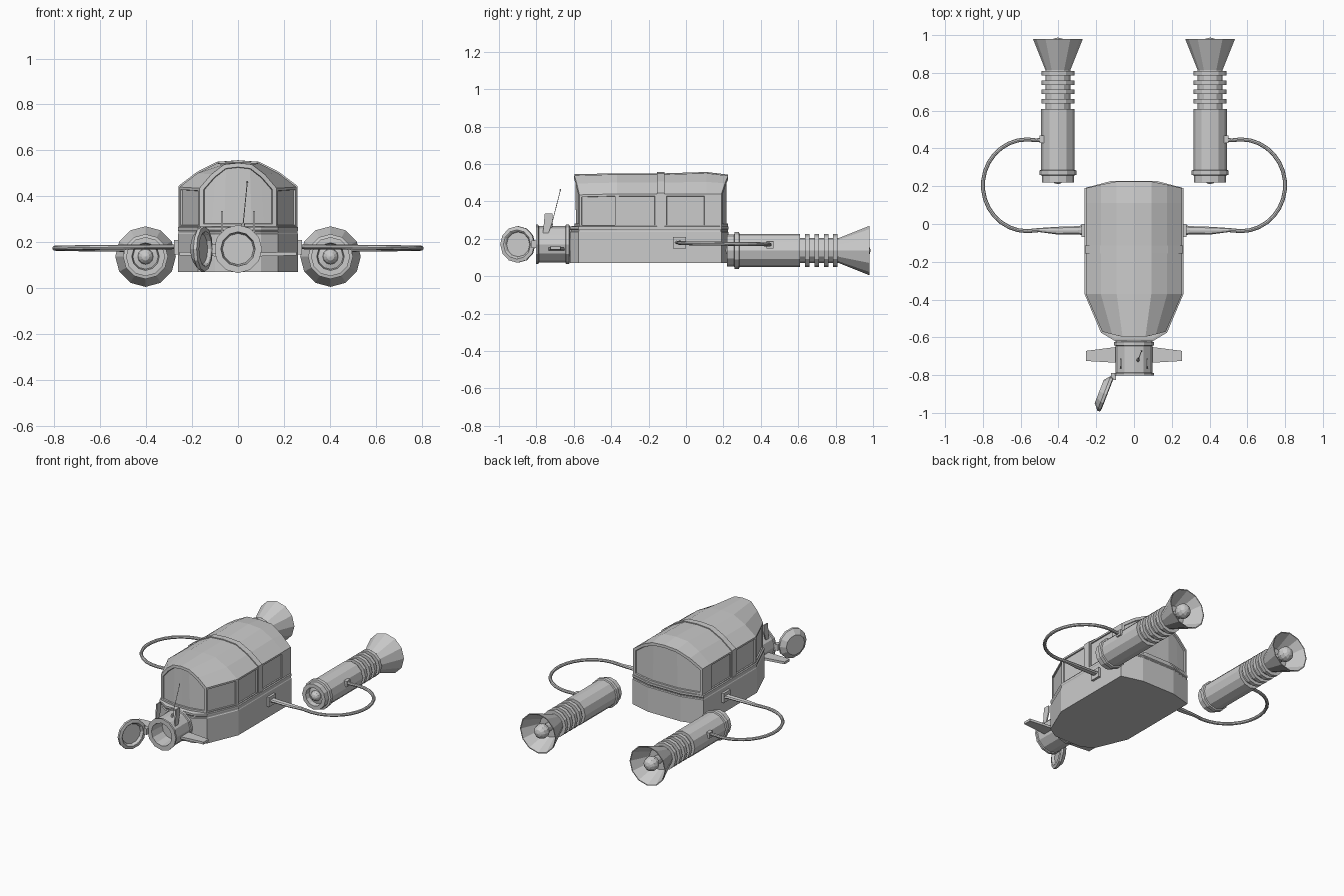
import bpy, bmesh
from math import sin, cos, pi, radians
from mathutils import Matrix, Vector

if "Cube" in bpy.data.objects:
    bpy.data.objects.remove(bpy.data.objects["Cube"])


def finish(name, bm):
    bmesh.ops.remove_doubles(bm, verts=bm.verts, dist=1e-5)
    bmesh.ops.recalc_face_normals(bm, faces=bm.faces)
    me = bpy.data.meshes.new(name)
    bm.to_mesh(me)
    bm.free()
    ob = bpy.data.objects.new(name, me)
    bpy.context.collection.objects.link(ob)
    return ob


def loft(name, rings, mat=Matrix()):
    """Skin closed rings of points and cap both ends."""
    bm = bmesh.new()
    vs = [[bm.verts.new(mat @ Vector(p)) for p in r] for r in rings]
    n = len(rings[0])
    for a, b in zip(vs, vs[1:]):
        for i in range(n):
            j = (i + 1) % n
            bm.faces.new((a[i], a[j], b[j], b[i]))
    bm.faces.new(vs[0])
    bm.faces.new(vs[-1])
    return finish(name, bm)


def revolve(name, profile, loc, n=12, turn=0):
    """Profile of (y, radius) spun about the y axis."""
    rings = [[(r * sin(2 * pi * i / n), y, r * cos(2 * pi * i / n)) for i in range(n)]
             for y, r in profile]
    return loft(name, rings, Matrix.Translation(loc) @ Matrix.Rotation(turn, 4, 'Z'))


def box(name, lo, hi):
    (a, b, c), (d, e, f) = lo, hi
    return loft(name, [[(a, b, z), (d, b, z), (d, e, z), (a, e, z)] for z in (c, f)])


def dome(y, r, s):
    """Half-ball profile bulging towards s along y."""
    return [(y + s * r * sin(a), max(r * cos(a), 0.001)) for a in (0, pi / 6, pi / 3, pi / 2)]


# lower hull with a thin lip around its top edge
half = [(0.10, -0.62), (0.175, -0.575), (0.262, -0.37), (0.262, 0.19), (0.12, 0.228)]
outline = half + [(-x, y) for x, y in reversed(half)]
def hull_ring(z, s=1.0):
    return [(x * s, (y + 0.2) * s - 0.2, z) for x, y in outline]
loft("lower_hull", [hull_ring(0.07), hull_ring(0.235), hull_ring(0.24, 0.99), hull_ring(0.247, 0.99),
                    hull_ring(0.252), hull_ring(0.265), hull_ring(0.268, 0.97)])

# cabin: stations of y, half width, shoulder z, crown z, end bulge
stations = [(-0.57, 0.168, 0.435, 0.545, -0.027), (-0.37, 0.255, 0.44, 0.55, 0), (-0.155, 0.255, 0.44, 0.55, 0),
            (-0.155, 0.259, 0.445, 0.556, 0), (-0.115, 0.259, 0.445, 0.556, 0), (-0.115, 0.255, 0.44, 0.55, 0),
            (0.11, 0.255, 0.44, 0.557, 0), (0.19, 0.255, 0.44, 0.543, 0.035)]
bm = bmesh.new()
roof, floor = [], []
for y, w, sh, top, bulge in stations:
    prof = [(1, 0), (0.69, 0.55), (0.36, 0.94), (0, 1)]
    prof += [(-a, b) for a, b in reversed(prof[:3])]
    fy = lambda a: y + bulge * min(1, (1 - abs(a)) / 0.6)
    roof.append([bm.verts.new((a * w, fy(a), sh + b * (top - sh))) for a, b in prof])
    floor.append([bm.verts.new((a * w, fy(a), 0.262)) for a, b in prof])
panels = []
for k in range(len(stations) - 1):
    for i in range(6):
        bm.faces.new((roof[k][i], roof[k][i + 1], roof[k + 1][i + 1], roof[k + 1][i]))
    for i in (0, 6):
        f = bm.faces.new((floor[k][i], floor[k + 1][i], roof[k + 1][i], roof[k][i]))
        if k in (0, 1, 5):
            panels.append(f)
caps = []
for k in (0, -1):
    caps.append([bm.faces.new((floor[k][i], floor[k][i + 1], roof[k][i + 1], roof[k][i])) for i in range(6)])
bm.faces.new([v for v in (floor[0] + floor[-1][::-1])])
bmesh.ops.recalc_face_normals(bm, faces=bm.faces)
bmesh.ops.inset_individual(bm, faces=panels, thickness=0.016, depth=0)
bmesh.ops.inset_individual(bm, faces=panels, thickness=0.002, depth=-0.008)
for c in caps:
    bmesh.ops.inset_region(bm, faces=c, thickness=0.018, depth=0, use_even_offset=True)
    bmesh.ops.inset_region(bm, faces=c, thickness=0.002, depth=-0.008, use_even_offset=True)
finish("cabin", bm)

# docking tube with open mouth
revolve("docking_tube", [(-0.58, 0.095), (-0.62, 0.095), (-0.625, 0.105), (-0.642, 0.105), (-0.645, 0.098),
        (-0.787, 0.098), (-0.79, 0.105), (-0.803, 0.105), (-0.803, 0.075), (-0.70, 0.068)], (0, 0, 0.17))

# open round hatch and its hinge
revolve("hatch", [(0.012, 0.066), (0, 0.072), (-0.004, 0.078), (0, 0.098), (0.015, 0.098),
        (0.042, 0.066), (0.042, 0.03)], (-0.145, -0.902, 0.17), turn=radians(68.8))
box("hatch_hinge", (-0.122, -0.825, 0.15), (-0.095, -0.79, 0.19))

# side vanes and upright handles on the docking tube
for s, side in ((-1, "left"), (1, "right")):
    loft(side + "_vane", [[(s * x, y0, z - 0.008), (s * x, y1, z - 0.008), (s * x, y1, z + 0.008), (s * x, y0, z + 0.008)]
         for x, y0, y1, z in ((0.085, -0.735, -0.65, 0.146), (0.255, -0.725, -0.672, 0.15))])
    loft(side + "_handle", [[(s * x, y, z) for y, z in ((-0.765, 0.23), (-0.755, 0.335), (-0.715, 0.335),
         (-0.712, 0.295), (-0.735, 0.23))] for x in (0.066, 0.074)])

# antenna with a small tip
def rod_ring(p, r):
    return [(p[0] + r * cos(a), p[1] + r * sin(a), p[2]) for a in (k * pi / 3 for k in range(6))]
loft("antenna", [rod_ring(p, r) for p, r in (((0.02, -0.725, 0.255), 0.008), ((0.022, -0.717, 0.28), 0.008),
     ((0.023, -0.716, 0.285), 0.002), ((0.04, -0.672, 0.458), 0.002),
     ((0.04, -0.672, 0.46), 0.005), ((0.04, -0.671, 0.467), 0.003))])

# engine profile: nose recess, collar, barrel, ribs, flared nozzle
engine = dome(0.245, 0.034, -1)[::-1] + [(0.25, 0.055), (0.22, 0.06), (0.22, 0.085), (0.257, 0.085), (0.26, 0.098),
          (0.283, 0.098), (0.286, 0.089), (0.61, 0.089), (0.61, 0.066)]
for k in range(4):
    y = 0.637 + 0.05 * k
    engine += [(y, 0.066), (y, 0.088), (y + 0.024, 0.088), (y + 0.024, 0.066)]
engine += [(0.815, 0.066), (0.98, 0.132), (0.98, 0.126), (0.86, 0.07), (0.86, 0.02)]
bulb = [(0.85, 0.025), (0.9, 0.03), (0.92, 0.044)] + dome(0.94, 0.047, 1)

for s, side in ((-1, "left"), (1, "right")):
    revolve(side + "_engine", engine, (s * 0.403, 0, 0.137))
    revolve(side + "_nozzle_bulb", bulb, (s * 0.403, 0, 0.137))
    # curved arm from hull to engine, wider at the hull
    path = [(0.27, -0.033, 0.03), (0.29, -0.033, 0.022), (0.41, -0.035, 0.02), (0.5, -0.032, 0.011)]
    path += [(0.565 + 0.235 * cos(a), 0.205 + 0.243 * sin(a), 0.0105)
             for a in (radians(-90 + 12 * k) for k in range(16))]
    path += [(0.515, 0.443, 0.01), (0.485, 0.448, 0.012)]
    rings = []
    for i, (x, y, w) in enumerate(path):
        a, b = path[max(i - 1, 0)], path[min(i + 1, len(path) - 1)]
        t = Vector((b[0] - a[0], b[1] - a[1])).normalized()
        z = 0.18 - 0.012 * i / (len(path) - 1)
        rings.append([(s * (x + t.y * w * cos(q)), y - t.x * w * cos(q), z + 0.0105 * sin(q))
                      for q in (k * pi / 4 for k in range(8))])
    loft(side + "_arm", rings)
    x0, x1 = sorted((s * 0.25, s * 0.278))
    box(side + "_hull_mount", (x0, -0.07, 0.147), (x1, 0.0, 0.21))
    x0, x1 = sorted((s * 0.47, s * 0.5))
    box(side + "_engine_mount", (x0, 0.43, 0.148), (x1, 0.468, 0.185))
